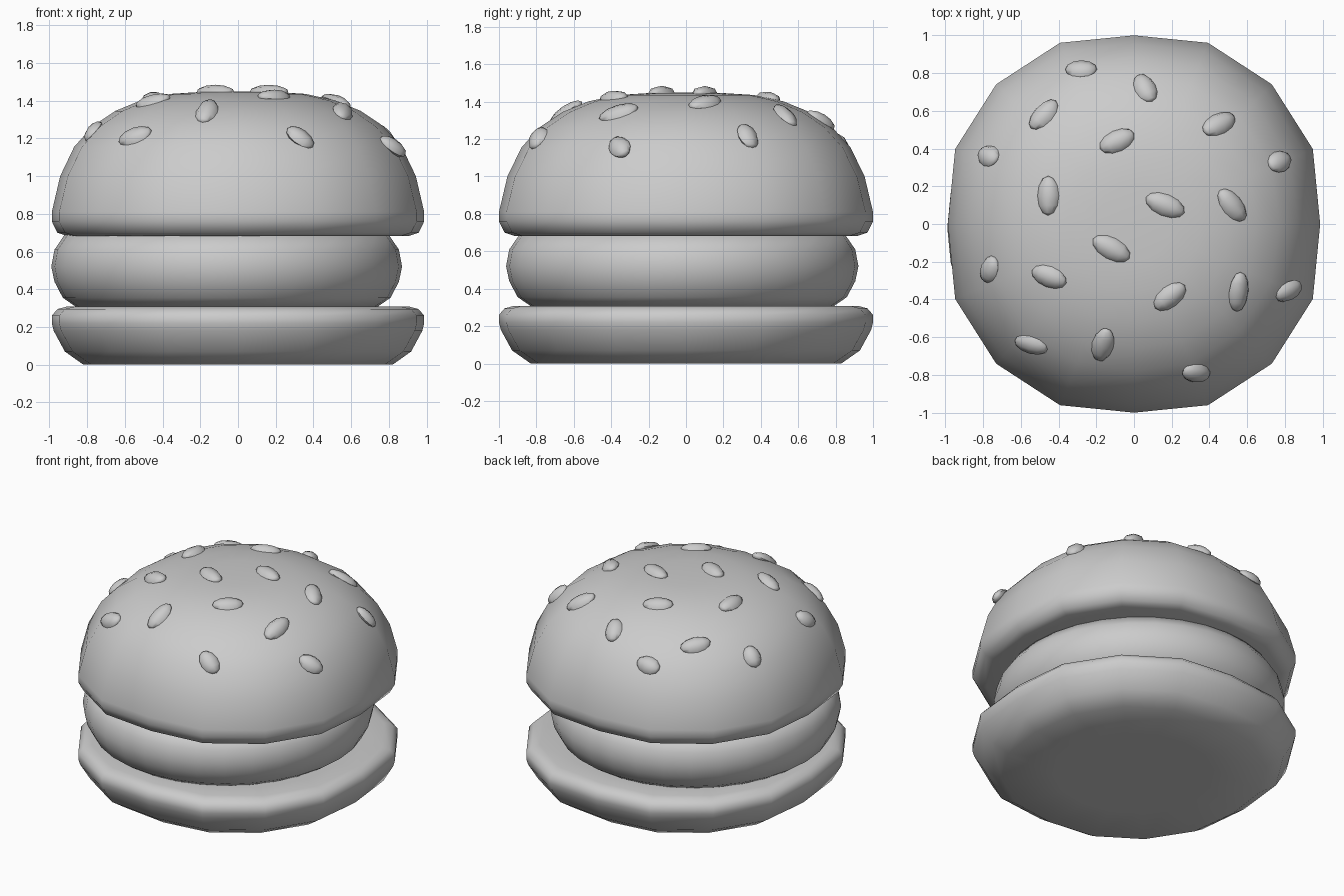
import bpy
import bmesh
import math
from mathutils import Vector, Matrix
from mathutils.bvhtree import BVHTree

cube = bpy.data.objects.get("Cube")
if cube:
    bpy.data.objects.remove(cube, do_unlink=True)

grey = bpy.data.materials.new("plain grey")
grey.use_nodes = True
grey.diffuse_color = (0.6, 0.6, 0.6, 1)
grey.node_tree.nodes["Principled BSDF"].inputs["Base Color"].default_value = (0.6, 0.6, 0.6, 1)


def finish(name, bm, angle):
    """Turn a bmesh into a smooth-shaded object."""
    mesh = bpy.data.meshes.new(name)
    bm.to_mesh(mesh)
    bm.free()
    mesh.materials.append(grey)
    obj = bpy.data.objects.new(name, mesh)
    bpy.context.collection.objects.link(obj)
    bpy.ops.object.select_all(action='DESELECT')
    obj.select_set(True)
    bpy.context.view_layer.objects.active = obj
    bpy.ops.object.shade_smooth_by_angle(angle=math.radians(angle))


def lathe(profile, sides, centre=(0, 0), squareness=0.0):
    """Rings of (radius, height), from bottom to top, slightly squared in plan."""
    bm = bmesh.new()
    rings = []
    for r, z in profile:
        ring = []
        for i in range(sides):
            a = 2 * math.pi * i / sides
            bulge = 1 + squareness * min(1, r) ** 2 * abs(math.sin(2 * a)) ** 0.5
            ring.append(bm.verts.new((centre[0] + r * bulge * math.cos(a) * 0.987,
                                      centre[1] + r * bulge * math.sin(a), z)))
        rings.append(ring)
    for low, high in zip(rings, rings[1:]):
        for i in range(sides):
            j = (i + 1) % sides
            bm.faces.new((low[i], low[j], high[j], high[i]))
    bm.faces.new(rings[0][::-1])
    bm.faces.new(rings[-1])
    bm.normal_update()
    return bm


# Bottom bun
finish("bottom_bun", lathe([
    (0.5, 0), (0.83, 0), (0.93, 0.07), (0.99, 0.18), (1, 0.22), (1, 0.26),
    (0.97, 0.295), (0.92, 0.308), (0.8, 0.308)], 16, squareness=0.047), 50)

# Patty, sitting a little off centre
finish("patty", lathe([
    (0.6, 0.305), (0.81, 0.307), (0.88, 0.355), (0.925, 0.44), (0.942, 0.52),
    (0.925, 0.61), (0.87, 0.69), (0.6, 0.7)], 32, centre=(-0.06, -0.02)), 60)

# Top bun
dome = lathe([
    (0.6, 0.683), (0.92, 0.683), (0.97, 0.7), (1, 0.76), (1, 0.81), (0.955, 1.0),
    (0.88, 1.155), (0.78, 1.265), (0.66, 1.345), (0.52, 1.402), (0.36, 1.436),
    (0.2, 1.446), (0.05, 1.448)], 16, squareness=0.047)
surface = BVHTree.FromBMesh(dome)
finish("top_bun", dome, 75)

# Sesame seeds: x, y, heading in degrees, length
seeds = [
    (-.28, .82, 0, .17), (.06, .72, -63, .18), (-.48, .58, 48, .2), (-.09, .44, 25, .2),
    (.45, .53, 28, .21), (-.77, .36, -25, .15), (.77, .33, 25, .17), (-.455, .15, 90, .21),
    (.165, .1, -22, .22), (.52, .1, -50, .21), (-.12, -.13, -28, .22), (-.765, -.24, 65, .16),
    (-.45, -.28, -20, .2), (.19, -.385, 38, .2), (.555, -.36, 85, .22), (.82, -.355, 25, .17),
    (-.545, -.64, -15, .19), (-.165, -.64, 75, .21), (.33, -.79, -12, .17)]
for n, (x, y, heading, length) in enumerate(seeds, 1):
    spot, normal, _, _ = surface.ray_cast(Vector((x, y, 3)), Vector((0, 0, -1)))
    a = math.radians(heading)
    along = Vector((math.cos(a), math.sin(a), 0))
    along.z = -along.dot(normal) / normal.z
    along.normalize()
    across = normal.cross(along)
    turn = Matrix((along, across, normal)).transposed().to_4x4()
    bm = bmesh.new()
    # The poles of the sphere become the pointed ends of the seed
    bmesh.ops.create_uvsphere(bm, u_segments=8, v_segments=6, radius=1,
                              matrix=Matrix.Rotation(math.pi / 2, 4, 'Y'))
    bm.transform(Matrix.Translation(spot) @ turn
                 @ Matrix.Diagonal((length / 2, 0.058, 0.038, 1)))
    finish("sesame_seed_%d" % n, bm, 50)
